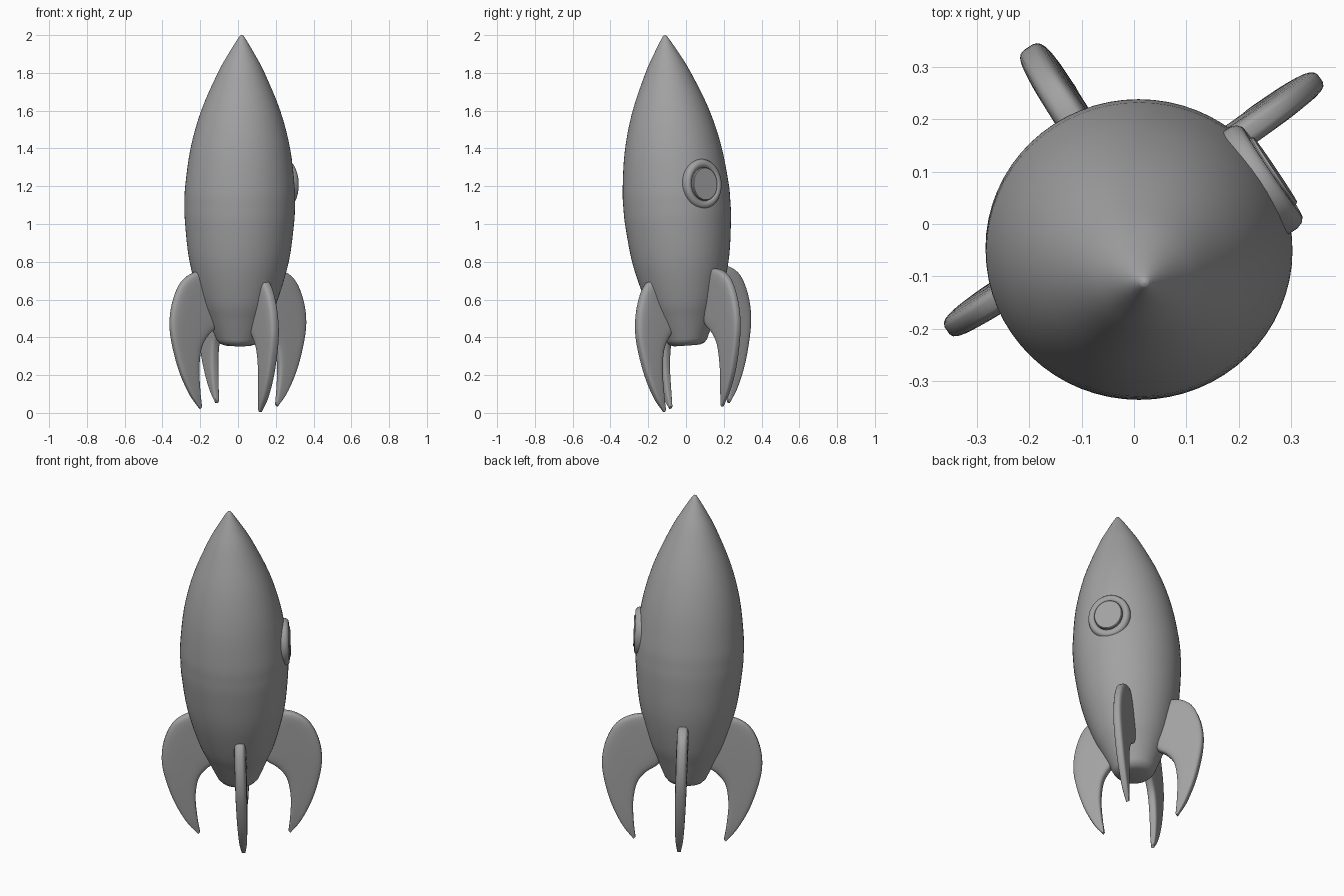
import bpy, bmesh, math
from mathutils import Vector, Matrix

if "Cube" in bpy.data.objects:
    bpy.data.objects.remove(bpy.data.objects["Cube"])

# The hull leans slightly: local z axis -> tilted axis, nose at TIP
TIP = Vector((0.02, -0.112, 2.0))
AXIS = Vector((0.012, -0.071, 1)).normalized()
TILT = Matrix.Translation(TIP - AXIS * 2) @ Vector((0, 0, 1)).rotation_difference(AXIS).to_matrix().to_4x4()
HEADING = math.radians(34)   # direction of the window and first fin

GREY = bpy.data.materials.new("dark_grey")
GREY.diffuse_color = (0.36, 0.36, 0.36, 1)
GREY.use_nodes = True
GREY.node_tree.nodes["Principled BSDF"].inputs["Base Color"].default_value = GREY.diffuse_color


def smooth(pts, n):
    """Catmull-Rom interpolation through a list of tuples."""
    p = [Vector(q) for q in pts]
    p = [2 * p[0] - p[1]] + p + [2 * p[-1] - p[-2]]
    out = []
    for i in range(1, len(p) - 2):
        a, b, c, d = p[i - 1:i + 3]
        for k in range(n):
            t = k / n
            out.append(0.5 * (2 * b + (c - a) * t + (2 * a - 5 * b + 4 * c - d) * t**2
                              + (3 * b - a - 3 * c + d) * t**3))
    return out + [p[-2]]


def loft(name, rings, matrix, angle=50):
    """Skin closed rings of points and cap both ends."""
    bm = bmesh.new()
    loops = [[bm.verts.new(matrix @ Vector(p)) for p in ring] for ring in rings]
    n = len(loops[0])
    for a, b in zip(loops, loops[1:]):
        for i in range(n):
            j = (i + 1) % n
            bm.faces.new((a[i], a[j], b[j], b[i]))
    bm.faces.new(loops[0][::-1])
    bm.faces.new(loops[-1])
    bmesh.ops.recalc_face_normals(bm, faces=bm.faces)
    mesh = bpy.data.meshes.new(name)
    bm.to_mesh(mesh)
    bm.free()
    mesh.materials.append(GREY)
    ob = bpy.data.objects.new(name, mesh)
    bpy.context.collection.objects.link(ob)
    bpy.ops.object.select_all(action='DESELECT')
    ob.select_set(True)
    bpy.context.view_layer.objects.active = ob
    bpy.ops.object.shade_smooth_by_angle(angle=math.radians(angle))
    return ob


def lathe(name, profile, matrix, n=64, angle=50):
    turns = [2 * math.pi * i / n for i in range(n)]
    rings = [[(r * math.cos(a), r * math.sin(a), z) for a in turns] for r, z in profile]
    return loft(name, rings, matrix, angle)


# Body: teardrop hull with a rounded base
base = [(0.002, 0.352), (0.07, 0.353), (0.095, 0.361), (0.112, 0.38)]
hull = smooth([(0.112, 0.38), (0.130, 0.42), (0.165, 0.5), (0.207, 0.6), (0.262, 0.8),
               (0.287, 1.0), (0.291, 1.1), (0.288, 1.2), (0.262, 1.4), (0.208, 1.6),
               (0.123, 1.8), (0.069, 1.9), (0.016, 1.987), (0.002, 2.0)], 4)
lathe("body", base + [tuple(p) for p in hull[1:]], TILT @ Matrix.Diagonal((1.005, 0.975, 1, 1)))

# Window: oval frame and raised pane, facing outward
window = (TILT @ Matrix.Rotation(HEADING, 4, 'Z') @ Matrix.Translation((0.259, -0.013, 1.202))
          @ Matrix.Rotation(math.pi / 2, 4, 'Y') @ Matrix.Diagonal((1, 0.88, 1, 1)))
frame = [(0.125, -0.04), (0.132, 0.0), (0.132, 0.018), (0.127, 0.031), (0.117, 0.038),
         (0.106, 0.039), (0.096, 0.036), (0.088, 0.028), (0.084, 0.015)]
lathe("window_frame", frame, window)
lathe("window_pane", [(0.088, -0.02), (0.088, 0.040), (0.084, 0.045), (0.002, 0.045)], window, angle=30)

# Fins: curved blades lofted from (outer r, outer z, inner r, inner z, half thickness)
blade = smooth([(0.19, 0.750, 0.11, 0.70, 0.022), (0.283, 0.735, 0.11, 0.62, 0.031),
                (0.36, 0.685, 0.11, 0.54, 0.032), (0.41, 0.59, 0.125, 0.46, 0.032),
                (0.43, 0.48, 0.19, 0.410, 0.031), (0.418, 0.37, 0.237, 0.345, 0.030),
                (0.373, 0.22, 0.255, 0.235, 0.027), (0.31, 0.095, 0.249, 0.115, 0.021),
                (0.248, 0.016, 0.237, 0.028, 0.010)], 5)


def fin_section(s, n=24):
    """Rounded-rectangle section spanning the outer and inner edge."""
    outer, inner = Vector((s[0], 0, s[1])), Vector((s[2], 0, s[3]))
    mid, half = (outer + inner) / 2, (outer - inner) / 2
    ring = []
    for i in range(n):
        a = 2 * math.pi * (i + 0.5) / n
        c, d = math.cos(a), math.sin(a)
        u = math.copysign(abs(c) ** 0.4, c)
        v = math.copysign(abs(d) ** 0.55, d)
        ring.append(mid + half * u + Vector((0, s[4] * v, 0)))
    return ring


# Fin frame is sheared with the lean and narrower across the second pair
c, s = math.cos(HEADING), math.sin(HEADING)
FINS = Matrix(((c, -0.84 * s, -0.008, 0.003),
               (s, 0.84 * c, -0.040, 0.056),
               (0.025, 0.095, 1.0, 0.012),
               (0, 0, 0, 1)))
for k, name in enumerate(("right_fin", "back_fin", "left_fin", "front_fin")):
    loft(name, [fin_section(q) for q in blade], FINS @ Matrix.Rotation(k * math.pi / 2, 4, 'Z'))
